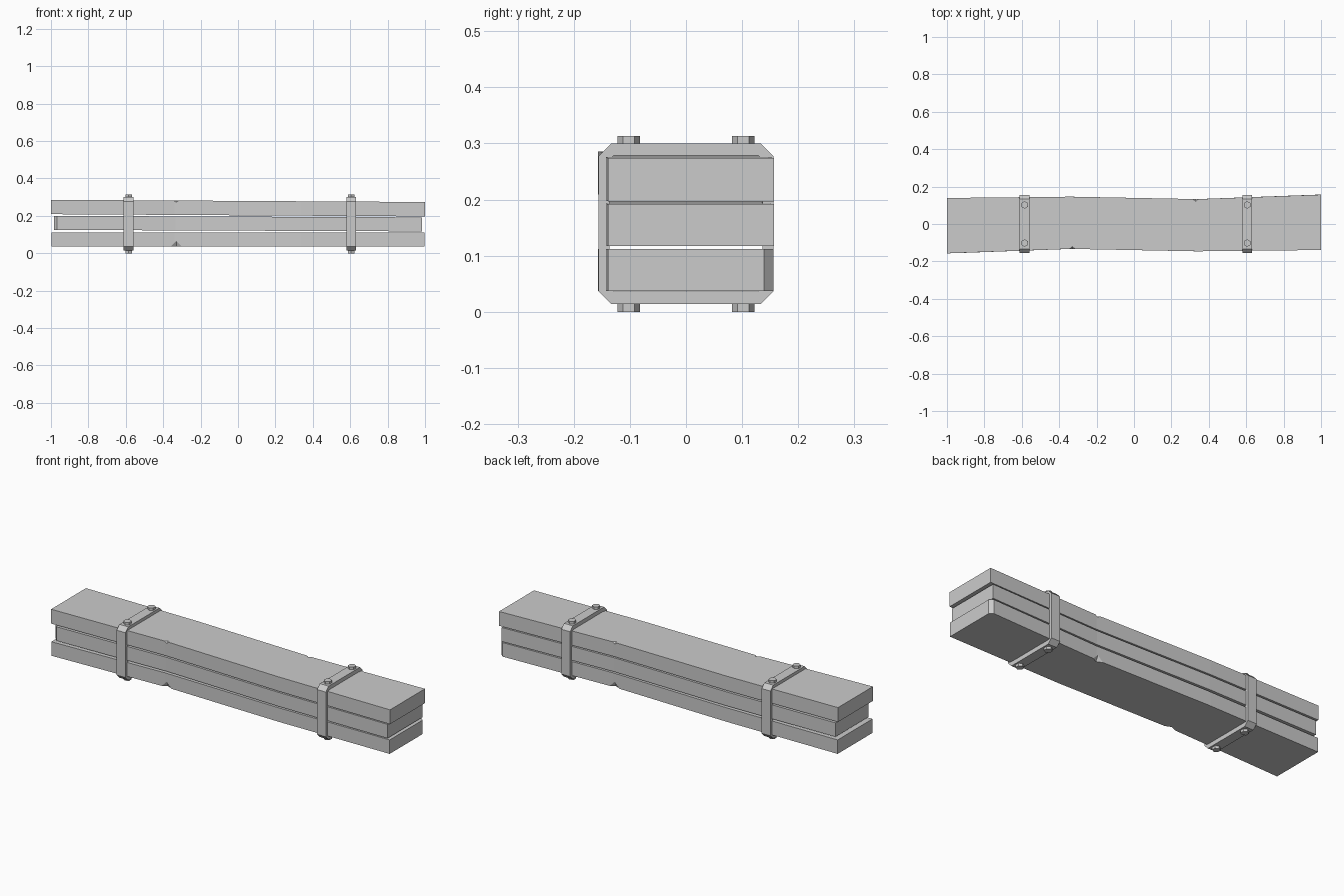
import bpy, bmesh, math
from mathutils import Vector

cube = bpy.data.objects.get("Cube")
if cube:
    bpy.data.objects.remove(cube, do_unlink=True)

grey = bpy.data.materials.new("plain grey")
grey.use_nodes = True
grey.diffuse_color = (0.6, 0.6, 0.6, 1)
grey.node_tree.nodes["Principled BSDF"].inputs["Base Color"].default_value = (0.6, 0.6, 0.6, 1)


def finish(name, bm):
    bmesh.ops.recalc_face_normals(bm, faces=bm.faces)
    mesh = bpy.data.meshes.new(name)
    bm.to_mesh(mesh)
    bm.free()
    mesh.materials.append(grey)
    obj = bpy.data.objects.new(name, mesh)
    bpy.context.collection.objects.link(obj)
    return obj


# Slightly crooked plank outline: x station, front y, back y
BEND = [(-1, -0.157, 0.139), (-0.34, -0.133, 0.146),
        (0.34, -0.146, 0.133), (1, -0.139, 0.157)]


def plank(name, length, bottom, top, chamfer=0):
    """Bent plank; bottom and top are heights at the two ends."""
    bm = bmesh.new()
    rings = []
    for x, front, back in BEND:
        t = (x + 1) / 2
        lo = bottom[0] + (bottom[1] - bottom[0]) * t
        hi = top[0] + (top[1] - top[0]) * t
        rings.append([bm.verts.new((x * length, y, z)) for y, z in
                      ((front, lo), (back, lo), (back, hi), (front, hi))])
    for a, b in zip(rings, rings[1:]):
        for i in range(4):
            j = (i + 1) % 4
            bm.faces.new((a[i], a[j], b[j], b[i]))
    bm.faces.new(rings[0])
    bm.faces.new(rings[-1])
    # One worn upright corner, at the back of +x or the front of -x
    if chamfer:
        ring = rings[-1] if chamfer > 0 else rings[0]
        ends = (ring[1], ring[2]) if chamfer > 0 else (ring[0], ring[3])
        edge = bm.edges.get(ends)
        bmesh.ops.bevel(bm, geom=[edge], offset=0.018, segments=1, affect='EDGES')
    return finish(name, bm)


def chip(target, x, y, z, size):
    """Cut a small diamond-shaped chip out of a long edge."""
    bm = bmesh.new()
    axes = [Vector((size[0], 0, 0)), Vector((0, size[1], 0)), Vector((0, 0, size[2]))]
    for a in axes:
        for s in (-1, 1):
            bm.verts.new(Vector((x, y, z)) + a * s)
    bmesh.ops.convex_hull(bm, input=bm.verts)
    cutter = finish("chip_cutter", bm)
    cutter.hide_render = True
    cutter.hide_set(True)
    cutter.display_type = 'WIRE'
    mod = target.modifiers.new("chip", 'BOOLEAN')
    mod.operation = 'DIFFERENCE'
    mod.solver = 'EXACT'
    mod.object = cutter


# Stack of three planks
lower = plank("lower_plank", 0.998, (0.037, 0.037), (0.112, 0.112), 1)
plank("middle_plank", 0.985, (0.125, 0.117), (0.2, 0.192), -1)
upper = plank("upper_plank", 1.0, (0.209, 0.197), (0.286, 0.274))

# Chips mirrored through the centre
for s in (-1, 1):
    chip(lower, 0.33 * s, 0.133 * s, 0.037, (0.03, 0.014, 0.029))
    chip(upper, 0.33 * s, 0.133 * s, 0.28 - 0.002 * s, (0.015, 0.012, 0.009))


def octagon(half_y, low, high, cut):
    side = [(half_y, low + cut), (half_y, high - cut), (half_y - cut, high)]
    return ([(half_y - cut, low)] + side +
            [(cut - half_y, high), (-half_y, high - cut),
             (-half_y, low + cut), (cut - half_y, low)])


# Clamping straps with hexagonal bolt heads above and below
for label, x in (("right", -0.585), ("left", 0.605)):
    bm = bmesh.new()
    outlines = (octagon(0.156, 0.0135, 0.3, 0.023), octagon(0.136, 0.036, 0.279, 0.008))
    loops = [[bm.verts.new((x + dx, y, z)) for y, z in outline]
             for dx, outline in ((-0.026, outlines[0]), (0.026, outlines[0]),
                                 (0.026, outlines[1]), (-0.026, outlines[1]))]
    for k in range(4):
        a, b = loops[k], loops[(k + 1) % 4]
        for i in range(8):
            j = (i + 1) % 8
            bm.faces.new((a[i], a[j], b[j], b[i]))
    finish(label + "_strap", bm)

    for end, z in (("top", 0.306), ("bottom", 0.0075)):
        for side, y in (("front", -0.102), ("back", 0.102)):
            bpy.ops.mesh.primitive_cylinder_add(
                vertices=6, radius=0.02, depth=0.015, location=(x, y, z))
            bolt = bpy.context.object
            bolt.name = f"{label}_{side}_{end}_bolt"
            bolt.data.materials.append(grey)
